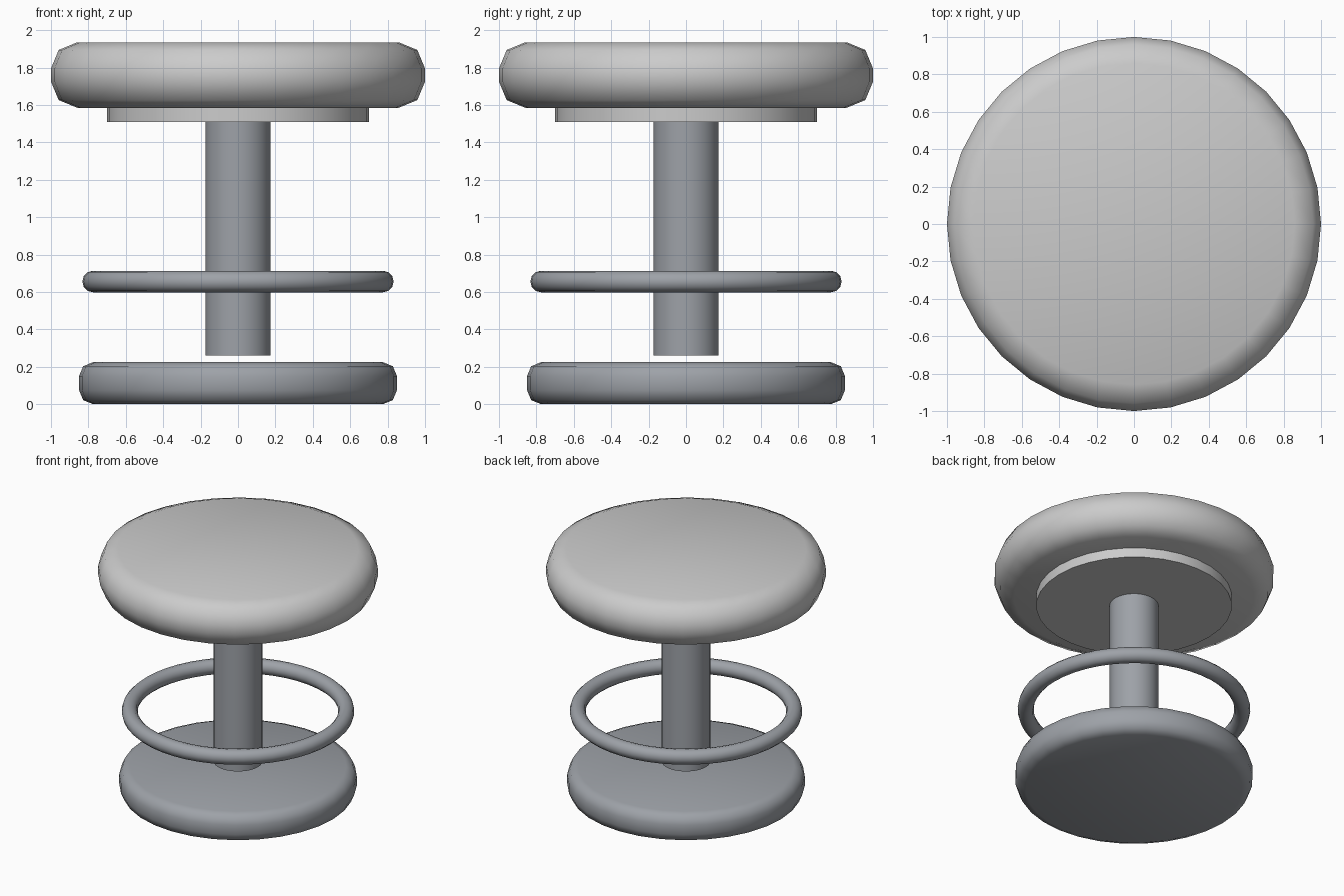
import bpy, math

if "Cube" in bpy.data.objects:
    bpy.data.objects.remove(bpy.data.objects["Cube"])

metal = bpy.data.materials.new("grey_metal")
metal.diffuse_color = (0.34, 0.36, 0.39, 1)
metal.use_nodes = True
metal.node_tree.nodes["Principled BSDF"].inputs["Base Color"].default_value = metal.diffuse_color


def finish(name, material):
    ob = bpy.context.object
    ob.name = name
    if material:
        ob.data.materials.append(material)
    bpy.ops.object.shade_smooth_by_angle(angle=math.radians(50))
    return ob


def disc(name, radius, z0, z1, bevel=0, material=None):
    """Upright 32-sided cylinder from z0 to z1, with optional rounded rims."""
    bpy.ops.mesh.primitive_cylinder_add(vertices=32, radius=radius, depth=z1 - z0,
                                        location=(0, 0, (z0 + z1) / 2))
    if bevel:
        mod = bpy.context.object.modifiers.new("rim", 'BEVEL')
        mod.width = bevel
        mod.segments = 2
        mod.limit_method = 'ANGLE'
        mod.angle_limit = math.radians(60)
        bpy.ops.object.modifier_apply(modifier=mod.name)
    return finish(name, material)


# Cushioned seat and the plate under it
disc("seat", 1.0, 1.585, 1.935, bevel=0.14)
disc("seat_plate", 0.7, 1.51, 1.585)

# Central post, which stops just above the base
disc("post", 0.175, 0.26, 1.51, material=metal)

# Round base
disc("base", 0.85, 0.0, 0.225, bevel=0.075, material=metal)

# Foot ring
bpy.ops.mesh.primitive_torus_add(major_segments=48, minor_segments=12,
                                 major_radius=0.775, minor_radius=0.0575,
                                 location=(0, 0, 0.656))
finish("foot_ring", metal)
